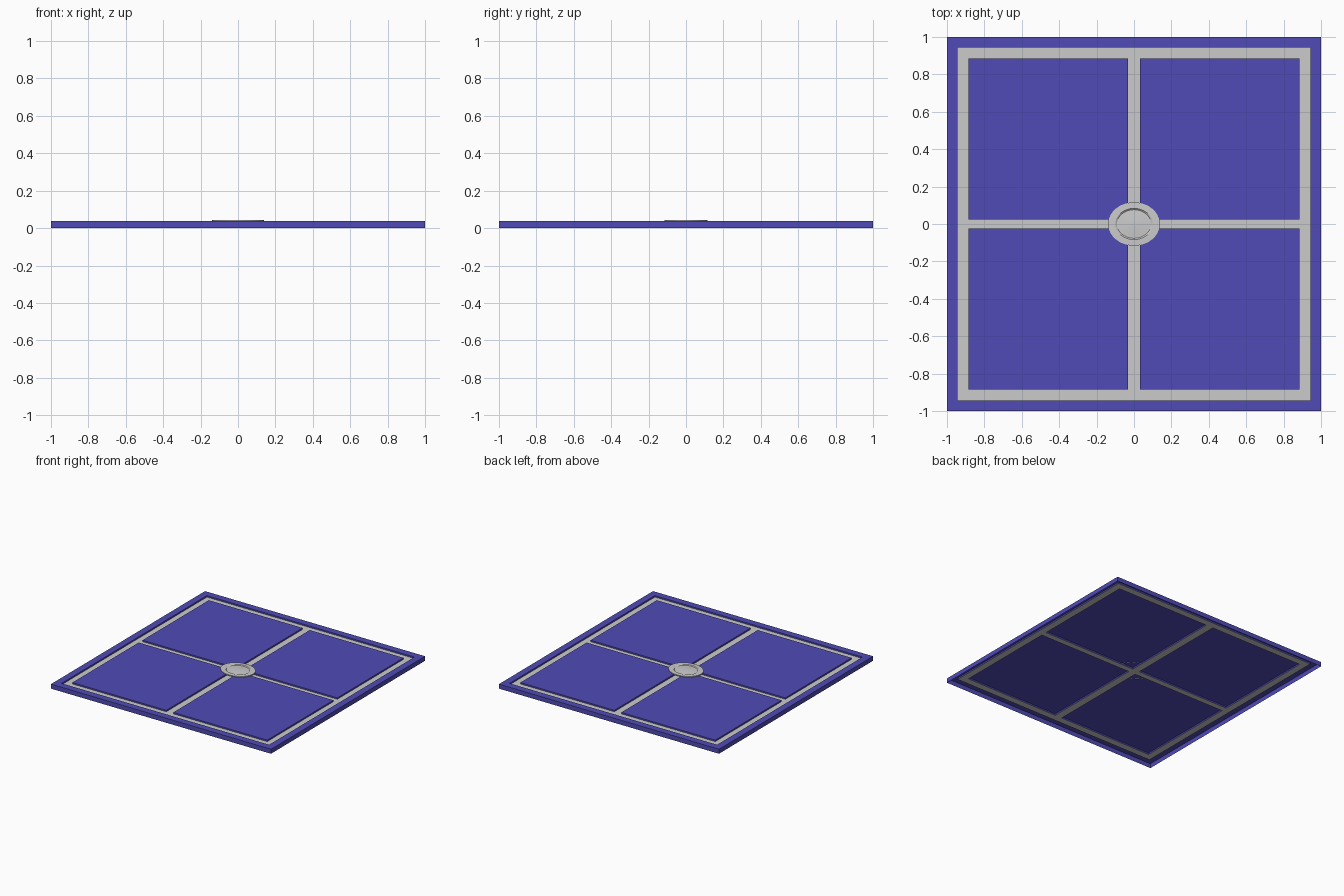
import bpy, bmesh, math

if "Cube" in bpy.data.objects:
    bpy.data.objects.remove(bpy.data.objects["Cube"])

TOP, GROOVE = 0.037, 0.025      # raised surface and groove floor heights
RING_OUT, RING_IN = 0.943, 0.885
BAR_X, BAR_Y = 0.032, 0.025     # half widths of the crossing grooves

blue = bpy.data.materials.new("blue")
blue.diffuse_color = (0.08, 0.07, 0.47, 1)
blue.use_nodes = True
blue.node_tree.nodes["Principled BSDF"].inputs["Base Color"].default_value = blue.diffuse_color


def finish(name, bm, mat=None):
    mesh = bpy.data.meshes.new(name)
    bm.to_mesh(mesh)
    bm.free()
    ob = bpy.data.objects.new(name, mesh)
    bpy.context.collection.objects.link(ob)
    if mat:
        mesh.materials.append(mat)
    return ob


def rect(bm, x0, x1, y0, y1, z):
    return [bm.verts.new(p) for p in ((x0, y0, z), (x1, y0, z), (x1, y1, z), (x0, y1, z))]


def bridge(bm, a, b):
    n = len(a)
    return [bm.faces.new((a[i], a[(i + 1) % n], b[(i + 1) % n], b[i])) for i in range(n)]


def square_sweep(name, profile, mat=None):
    bm = bmesh.new()
    loops = [rect(bm, -r, r, -r, r, z) for r, z in profile]
    for a, b in zip(loops, loops[1:]):
        bridge(bm, a, b)
    return finish(name, bm, mat)


# Outer rim, open underneath, and the recessed border groove
square_sweep("outer_rim", [(1, 0), (1, TOP), (RING_OUT, TOP), (RING_OUT, GROOVE)], blue)
square_sweep("border_groove", [(RING_OUT, GROOVE), (RING_IN, GROOVE)])

# Crossing grooves
bm = bmesh.new()
bm.faces.new(rect(bm, -BAR_X, BAR_X, -RING_IN, RING_IN, GROOVE))
for x0, x1 in ((-RING_IN, -BAR_X), (BAR_X, RING_IN)):
    bm.faces.new(rect(bm, x0, x1, -BAR_Y, BAR_Y, GROOVE))
finish("cross_grooves", bm)

# Four raised panels
for sx, x0, x1 in (("left", -RING_IN, -BAR_X), ("right", BAR_X, RING_IN)):
    for sy, y0, y1 in (("front", -RING_IN, -BAR_Y), ("back", BAR_Y, RING_IN)):
        bm = bmesh.new()
        low = rect(bm, x0, x1, y0, y1, GROOVE)
        high = rect(bm, x0, x1, y0, y1, TOP)
        bridge(bm, low, high)
        bm.faces.new(high)
        finish(f"panel_{sy}_{sx}", bm, blue)

# Oval centre medallion with a shallow dish and low dome
bm = bmesh.new()
N = 32
loops = []
for s, z in ((1, TOP - 0.002), (1, 0.043), (0.72, 0.044), (0.66, 0.039), (0.4, 0.041), (0.2, 0.043)):
    loops.append([bm.verts.new((0.138 * s * math.cos(2 * math.pi * i / N),
                                0.116 * s * math.sin(2 * math.pi * i / N), z)) for i in range(N)])
for a, b in zip(loops, loops[1:]):
    bridge(bm, a, b)
tip = bm.verts.new((0, 0, 0.0435))
for i in range(N):
    bm.faces.new((loops[-1][i], loops[-1][(i + 1) % N], tip))
medallion = finish("centre_medallion", bm)
bpy.context.view_layer.objects.active = medallion
medallion.select_set(True)
bpy.ops.object.shade_smooth_by_angle(angle=math.radians(20))
